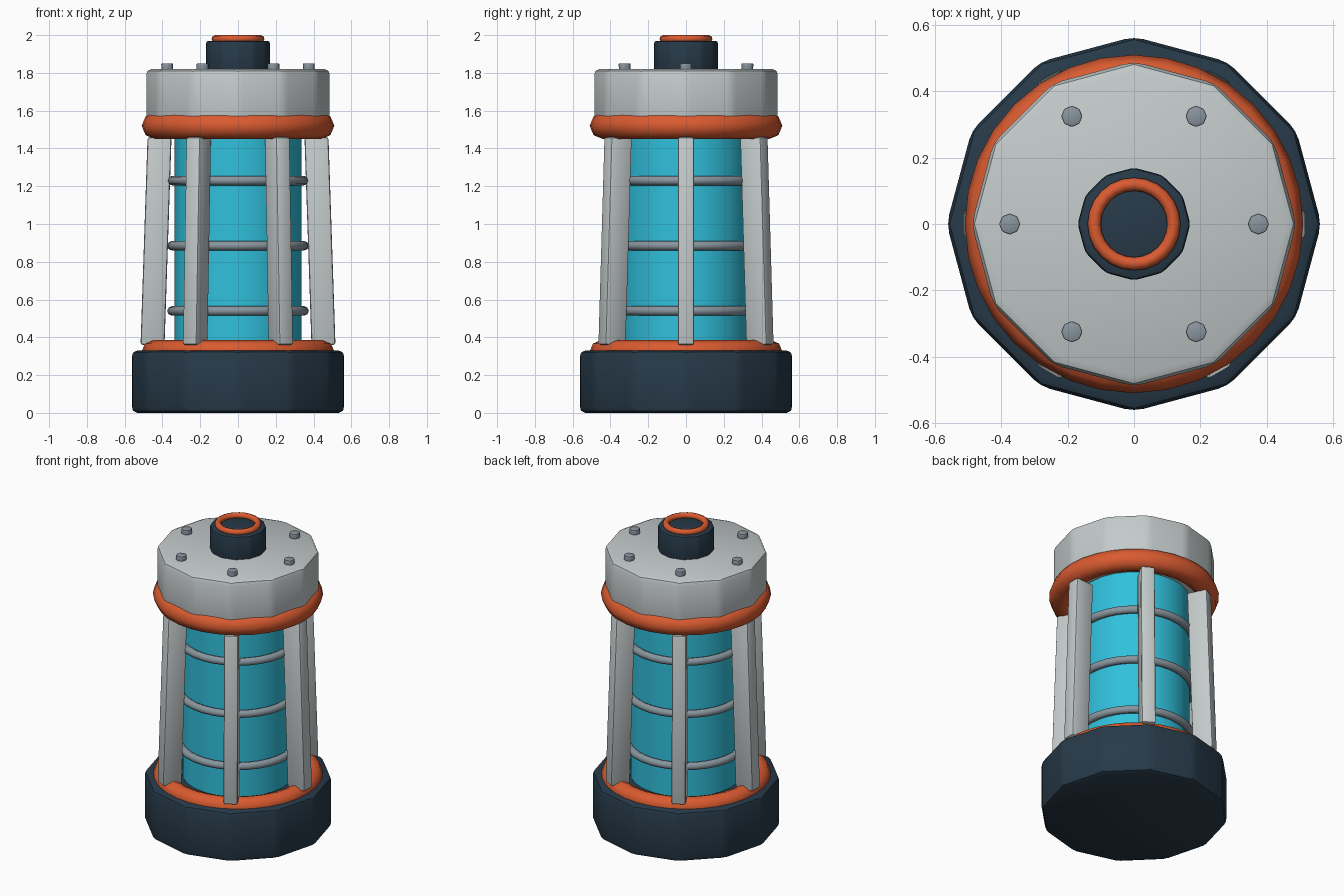
import bpy
from math import pi, sin, cos, atan2, radians

cube = bpy.data.objects.get("Cube")
if cube:
    bpy.data.objects.remove(cube, do_unlink=True)


def material(name, rgb):
    m = bpy.data.materials.new(name)
    m.use_nodes = True
    m.diffuse_color = (*rgb, 1)
    m.node_tree.nodes["Principled BSDF"].inputs["Base Color"].default_value = (*rgb, 1)
    return m


navy = material("dark navy", (0.02, 0.042, 0.066))
orange = material("burnt orange", (0.70, 0.105, 0.03))
pale = material("pale grey", (0.55, 0.59, 0.59))
glass = material("cyan glass", (0.03, 0.53, 0.72))
steel = material("steel grey", (0.25, 0.30, 0.34))


def finish(name, mat, bevel=0.0, angle=35):
    ob = bpy.context.object
    ob.name = name
    ob.data.materials.append(mat)
    if bevel:
        mod = ob.modifiers.new("soft edges", 'BEVEL')
        mod.width = bevel
        mod.segments = 2
        mod.limit_method = 'ANGLE'
        mod.angle_limit = radians(25)
        bpy.ops.object.modifier_apply(modifier=mod.name)
    bpy.ops.object.shade_smooth_by_angle(angle=radians(angle))
    return ob


def drum(name, mat, radius, low, high, sides=12, bevel=0.0, x=0, y=0):
    bpy.ops.mesh.primitive_cylinder_add(vertices=sides, radius=radius, depth=high - low,
                                        location=(x, y, (low + high) / 2))
    return finish(name, mat, bevel)


def ring(name, mat, major, minor, z, around=32, section=8):
    bpy.ops.mesh.primitive_torus_add(major_radius=major, minor_radius=minor, location=(0, 0, z),
                                     major_segments=around, minor_segments=section)
    return finish(name, mat, angle=60)


# Base, lamp tube and cap
drum("base", navy, 0.565, 0, 0.33, bevel=0.03)
drum("lamp_tube", glass, 0.335, 0.28, 1.62, sides=24)
drum("cap", pale, 0.49, 1.5, 1.82, bevel=0.03)

# Collars above and below the tube
ring("lower_collar", orange, 0.45, 0.06, 0.325)
ring("upper_collar", orange, 0.44, 0.07, 1.52)

# Wire hoops around the tube
for i in range(3):
    ring(f"wire_hoop_{i + 1}", steel, 0.35, 0.025, 0.54 + 0.345 * i)

# Top knob with its rim
drum("knob", navy, 0.17, 1.79, 1.97, bevel=0.012)
ring("knob_rim", orange, 0.12, 0.02, 1.98, around=24)

# Six leaning struts, with a bolt on the cap above each
lean = atan2(0.037, 1.1)
for i in range(6):
    a = i * pi / 3
    bpy.ops.mesh.primitive_cube_add(size=1, location=(0.434 * cos(a), 0.434 * sin(a), 0.908),
                                    rotation=(0, -lean, a))
    bpy.context.object.scale = (0.127, 0.086, 1.1)
    bpy.ops.object.transform_apply(location=False, rotation=False, scale=True)
    finish(f"strut_{i + 1}", pale, bevel=0.012)
    drum(f"bolt_{i + 1}", steel, 0.032, 1.81, 1.85, sides=8, bevel=0.004,
         x=0.375 * cos(a), y=0.375 * sin(a))
